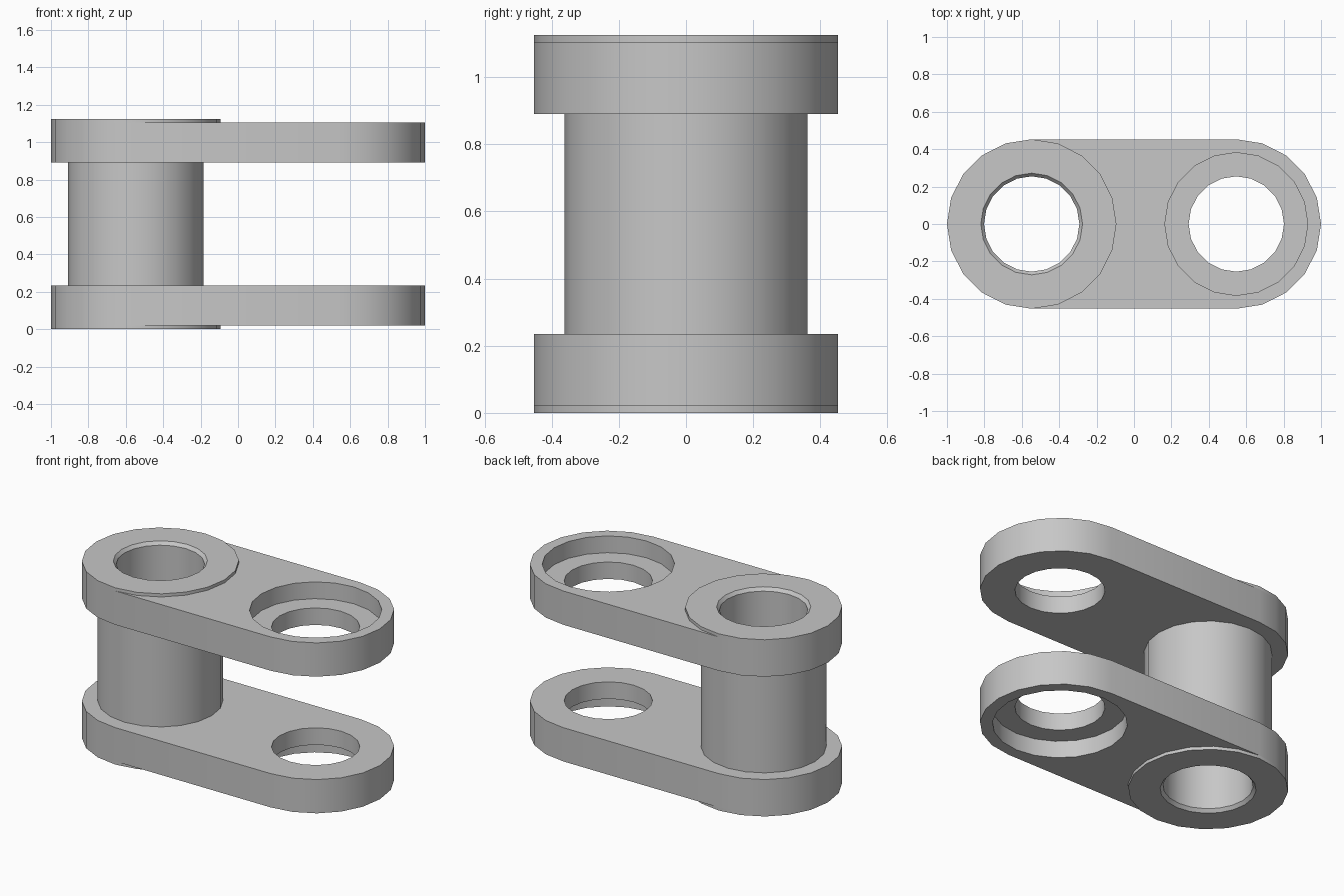
import bpy, bmesh
from math import sin, cos, pi

if "Cube" in bpy.data.objects:
    bpy.data.objects.remove(bpy.data.objects["Cube"], do_unlink=True)

SEG = 20
PIN_X = 0.547                      # hole centres at -PIN_X and +PIN_X
R_END, R_ROLLER, R_BORE, R_RECESS = 0.453, 0.362, 0.255, 0.382
HEIGHT = 1.125
Z_IN, Z_MID, Z_FACE = 0.89, 0.998, 1.105

steel = bpy.data.materials.new("plain grey steel")
steel.use_nodes = True
GREY = (0.57, 0.57, 0.57, 1)
steel.diffuse_color = GREY
steel.node_tree.nodes["Principled BSDF"].inputs["Base Color"].default_value = GREY


def loop(bm, points, z):
    """Closed loop of vertices and edges at height z."""
    vs = [bm.verts.new((x, y, z)) for x, y in points]
    return vs, [bm.edges.new((a, b)) for a, b in zip(vs, vs[1:] + vs[:1])]


def circle(cx, r):
    return [(cx + r * cos(2 * pi * i / SEG), r * sin(2 * pi * i / SEG)) for i in range(SEG)]


def slot():
    """Outline with a half circle at each end."""
    half = [(PIN_X + R_END * sin(pi * i / (SEG // 2)), -R_END * cos(pi * i / (SEG // 2)))
            for i in range(SEG // 2 + 1)]
    return half + [(-x, -y) for x, y in half]


def wall(bm, a, b):
    """Band of quads between two matching loops."""
    n = len(a[0])
    for i in range(n):
        j = (i + 1) % n
        bm.faces.new((a[0][i], a[0][j], b[0][j], b[0][i]))


def finish(bm, name):
    bmesh.ops.recalc_face_normals(bm, faces=bm.faces)
    mesh = bpy.data.meshes.new(name)
    bm.to_mesh(mesh)
    bm.free()
    obj = bpy.data.objects.new(name, mesh)
    mesh.materials.append(steel)
    bpy.context.collection.objects.link(obj)
    bpy.ops.object.select_all(action="DESELECT")
    obj.select_set(True)
    bpy.context.view_layer.objects.active = obj
    bpy.ops.object.shade_smooth_by_angle(angle=pi / 6)


def lathe(name, profile):
    """Ring around the left-hand pin axis from a closed (radius, z) profile."""
    bm = bmesh.new()
    loops = [loop(bm, circle(-PIN_X, r), z) for r, z in profile]
    for a, b in zip(loops, loops[1:] + loops[:1]):
        wall(bm, a, b)
    finish(bm, name)


def plate(name, place):
    """Link plate with a plain bore at one end and a stepped bore at the other."""
    bm = bmesh.new()
    rim = [loop(bm, slot(), place(z)) for z in (Z_IN, Z_FACE)]
    bore = [loop(bm, circle(-PIN_X, R_BORE), place(z)) for z in (Z_IN, Z_FACE)]
    step = [loop(bm, circle(PIN_X, r), place(z)) for r, z in
            ((R_BORE, Z_IN), (R_BORE, Z_MID), (R_RECESS, Z_MID), (R_RECESS, Z_FACE))]
    for chain in (rim, bore, step):
        for a, b in zip(chain, chain[1:]):
            wall(bm, a, b)
    for k in (0, -1):
        edges = rim[k][1] + bore[k][1] + step[k][1]
        bmesh.ops.triangle_fill(bm, edges=edges, use_beauty=True, normal=(0, 0, 1))
    finish(bm, name)


# Plates and raised collars, mirrored about mid height
for side, place in (("upper", lambda z: z), ("lower", lambda z: HEIGHT - z)):
    plate(side + "_plate", place)
    lathe(side + "_collar", [(r, place(z)) for r, z in
          ((R_BORE, Z_FACE), (R_BORE + 0.017, HEIGHT), (R_END, HEIGHT), (R_END, Z_FACE))])

# Hollow roller between the plates
z0 = HEIGHT - Z_IN
lathe("roller", [(R_BORE, z0), (R_BORE, Z_IN), (R_ROLLER, Z_IN), (R_ROLLER, z0)])
